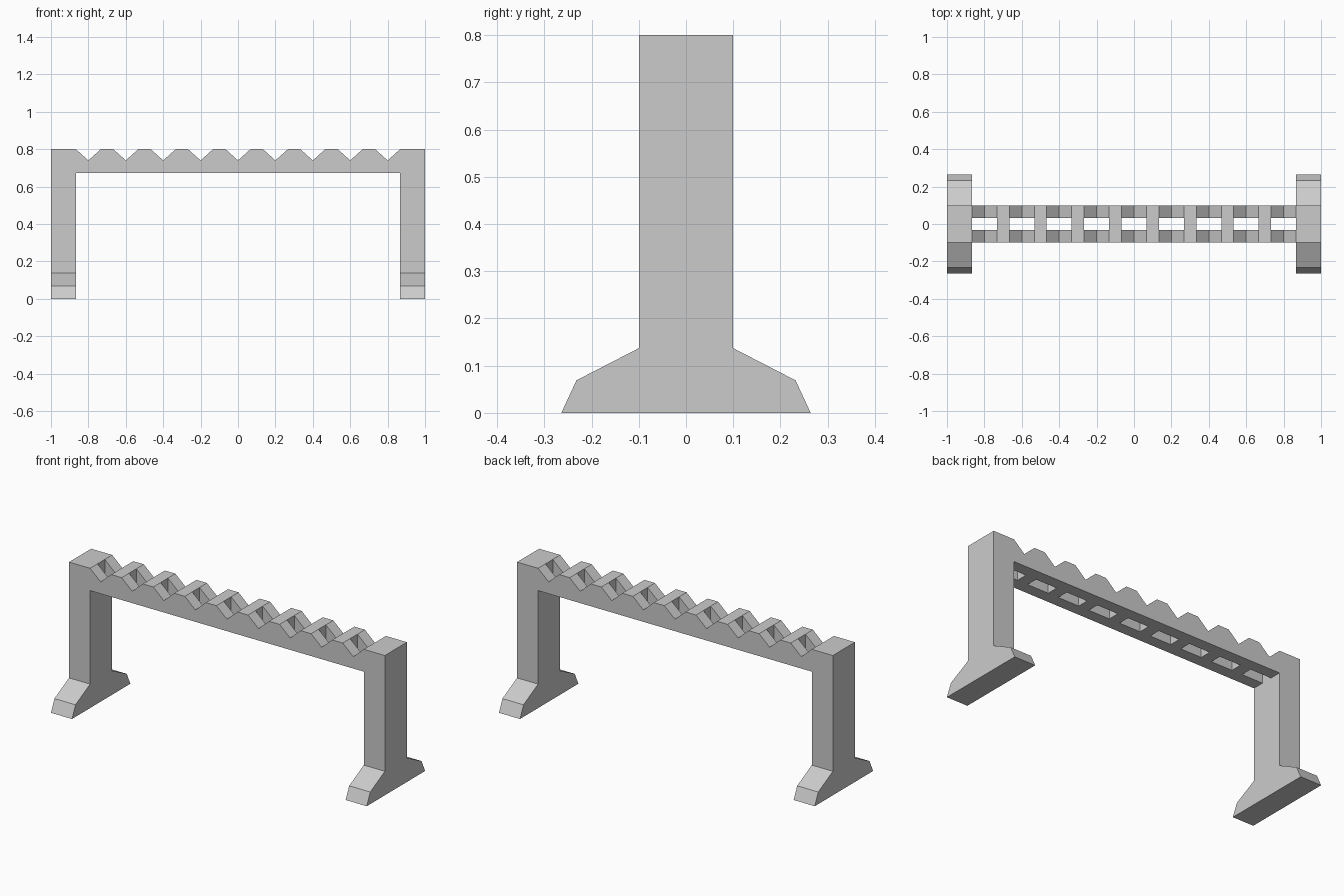
import bpy, bmesh

if "Cube" in bpy.data.objects:
    bpy.data.objects.remove(bpy.data.objects["Cube"])

LEG_IN = 0.8667      # inner face of the legs
BEAM_Z = 0.672       # underside of the beam
TOP_Z = 0.8
SLOT_Y = 0.033       # half width of the slots
PITCH = 0.2          # spacing of the notches
FLAT = 0.0333        # half width of each flat tooth top


def extrude_profile(name, points, axis, lo, hi):
    """Extrude a 2D profile along x (points are y,z) or y (points are x,z)."""
    bm = bmesh.new()
    if axis == 'X':
        verts = [bm.verts.new((lo, a, b)) for a, b in points]
        step = (hi - lo, 0, 0)
    else:
        verts = [bm.verts.new((a, lo, b)) for a, b in points]
        step = (0, hi - lo, 0)
    face = bm.faces.new(verts)
    ext = bmesh.ops.extrude_face_region(bm, geom=[face], use_keep_orig=True)
    moved = [g for g in ext['geom'] if isinstance(g, bmesh.types.BMVert)]
    bmesh.ops.translate(bm, verts=moved, vec=step)
    bmesh.ops.recalc_face_normals(bm, faces=bm.faces)
    mesh = bpy.data.meshes.new(name)
    bm.to_mesh(mesh)
    bm.free()
    obj = bpy.data.objects.new(name, mesh)
    bpy.context.collection.objects.link(obj)
    return obj


# Legs with splayed feet
half = [(0.264, 0), (0.232, 0.069), (0.1, 0.137), (0.1, TOP_Z)]
leg = half + [(-y, z) for y, z in reversed(half)]
extrude_profile("left_leg", leg, 'X', -1, -LEG_IN)
extrude_profile("right_leg", leg, 'X', LEG_IN, 1)

# Notched rails
rail = [(LEG_IN, BEAM_Z), (-LEG_IN, BEAM_Z), (-LEG_IN, TOP_Z)]
tooth_centres = [-0.7 + PITCH * i for i in range(8)]
for c in tooth_centres:
    rail += [(c - PITCH / 2, 0.74), (c - FLAT, TOP_Z), (c + FLAT, TOP_Z)]
rail += [(0.8, 0.74), (LEG_IN, TOP_Z)]
extrude_profile("front_rail", rail, 'Y', -0.1, -SLOT_Y)
extrude_profile("back_rail", rail, 'Y', SLOT_Y, 0.1)

# Cross bars joining the rails under each tooth
for i, c in enumerate(tooth_centres):
    bar = [(c - FLAT, BEAM_Z), (c + FLAT, BEAM_Z), (c + FLAT, TOP_Z), (c - FLAT, TOP_Z)]
    extrude_profile(f"cross_bar_{i + 1}", bar, 'Y', -SLOT_Y, SLOT_Y)
